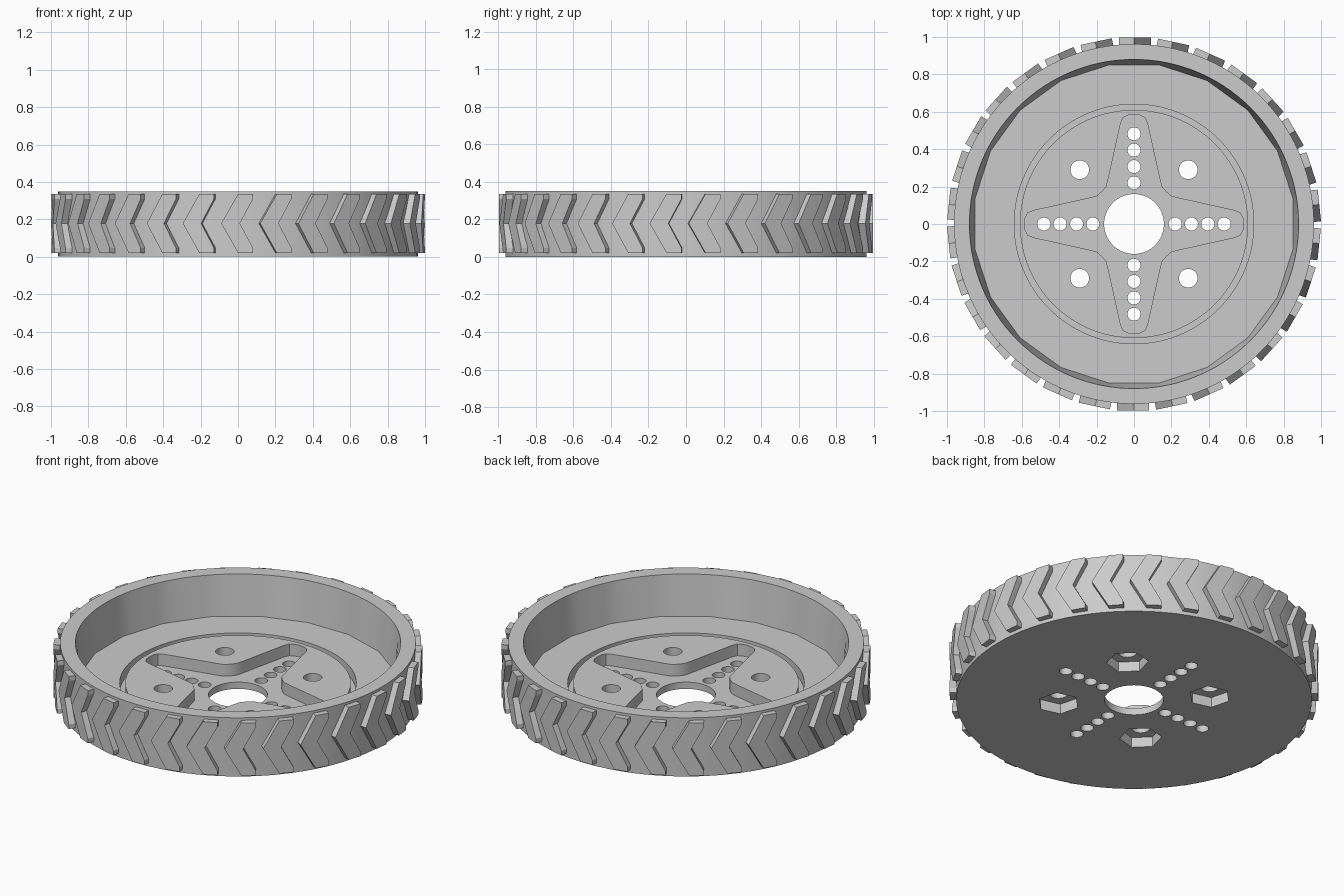
import bpy, bmesh, math
from math import sin, cos, pi, radians

if "Cube" in bpy.data.objects:
    bpy.data.objects.remove(bpy.data.objects["Cube"])

grey = bpy.data.materials.new("light_grey")
grey.use_nodes = True
grey.diffuse_color = (0.6, 0.6, 0.6, 1)
grey.node_tree.nodes["Principled BSDF"].inputs["Base Color"].default_value = (0.6, 0.6, 0.6, 1)

SEGS = 120
HEIGHT = 0.35


def circle(r, n=SEGS, cx=0, cy=0, turn=0):
    return [(cx + r * cos(turn + 2 * pi * i / n), cy + r * sin(turn + 2 * pi * i / n))
            for i in range(n)]


def rotate(p, a):
    return (p[0] * cos(a) - p[1] * sin(a), p[0] * sin(a) + p[1] * cos(a))


def loft(bm, rings, closed=False):
    """Skin a stack of equal-length rings of 3D points; cap the ends unless closed."""
    rows = [[bm.verts.new(p) for p in ring] for ring in rings]
    n = len(rows[0])
    pairs = list(zip(rows, rows[1:])) + ([(rows[-1], rows[0])] if closed else [])
    for a, b in pairs:
        for i in range(n):
            j = (i + 1) % n
            bm.faces.new((a[i], a[j], b[j], b[i]))
    if not closed:
        bm.faces.new(rows[0])
        bm.faces.new(rows[-1])


def at(points, z):
    return [(x, y, z) for x, y in points]


def prism(bm, points, z0, z1):
    loft(bm, [at(points, z0), at(points, z1)])


def make_object(name, bm):
    bmesh.ops.recalc_face_normals(bm, faces=bm.faces)
    mesh = bpy.data.meshes.new(name)
    bm.to_mesh(mesh)
    bm.free()
    mesh.materials.append(grey)
    ob = bpy.data.objects.new(name, mesh)
    bpy.context.collection.objects.link(ob)
    return ob


def activate(ob):
    bpy.ops.object.select_all(action='DESELECT')
    ob.select_set(True)
    bpy.context.view_layer.objects.active = ob


def cut(target, bm):
    """Subtract the bmesh from the target and discard the cutter."""
    cutter = make_object("cutter", bm)
    cutter.hide_render = True
    mod = target.modifiers.new("cut", 'BOOLEAN')
    mod.operation = 'DIFFERENCE'
    mod.solver = 'EXACT'
    mod.object = cutter
    activate(target)
    bpy.ops.object.modifier_apply(modifier=mod.name)
    bpy.data.objects.remove(cutter)


# Wheel body: solid drum
bm = bmesh.new()
prism(bm, circle(0.962), 0, HEIGHT)
wheel = make_object("wheel_body", bm)

# Deep cavity: round at the rim, twenty-sided at the floor
FLOOR = 0.11
bm = bmesh.new()
floor_ring = []
for i in range(SEGS):
    a = 360 * i / SEGS
    off = (a + 9) % 18 - 9
    r = 0.85 / cos(radians(off))
    floor_ring.append((r * cos(radians(a)), r * sin(radians(a))))
loft(bm, [at(floor_ring, FLOOR), at(circle(0.88), HEIGHT), at(circle(0.88), HEIGHT + 0.1)])
cut(wheel, bm)

# Ring groove and cross-shaped recess in the hub
bm = bmesh.new()
loft(bm, [at(circle(0.61), 0.05), at(circle(0.64), 0.05),
          at(circle(0.64), 0.2), at(circle(0.61), 0.2)], closed=True)
half = [(0.148, 0.2), (0.138, 0.24), (0.071, 0.54), (0.058, 0.568), (0.03, 0.582)]
arm = [(0.172, 0.172)] + half + [(0, 0.585)] + [(-x, y) for x, y in reversed(half)]
cross = [rotate(p, k * pi / 2) for k in range(4) for p in arm]
prism(bm, cross, 0.04, 0.2)
cut(wheel, bm)

# Axle bore, peg holes and screw holes
bm = bmesh.new()
prism(bm, circle(0.16, 64), -0.1, 0.2)
for k in range(4):
    for d in (0.22, 0.307, 0.395, 0.482):
        cx, cy = rotate((d, 0), k * pi / 2)
        prism(bm, circle(0.035, 24, cx, cy), -0.1, 0.2)
    cx, cy = rotate((0.29, 0.29), k * pi / 2)
    prism(bm, circle(0.05, 32, cx, cy), -0.1, 0.2)
cut(wheel, bm)

# Hexagonal nut pockets underneath
bm = bmesh.new()
for k in range(4):
    cx, cy = rotate((0.29, 0.29), k * pi / 2)
    prism(bm, circle(0.114, 6, cx, cy, turn=(k + 0.5) * pi / 2 + pi / 2), -0.1, 0.06)
cut(wheel, bm)
activate(wheel)
bpy.ops.object.shade_smooth_by_angle(angle=radians(30))

# Chevron tread blocks around the rim: (tangent, height) outline
MID = 0.178
upper = [(0.08, 0.335), (0.08, 0.308)]
chevron = ([(0, 0.335), (-0.09, MID), (0, 2 * MID - 0.335)]
           + [(t, 2 * MID - z) for t, z in upper] + [(0.01, MID)] + upper[::-1])
bm = bmesh.new()
for k in range(30):
    a = -pi / 2 + k * 2 * pi / 30
    rings = []
    for r in (0.94, 0.996):
        rings.append([(*rotate((r, t), a), z) for t, z in chevron])
    loft(bm, rings)
make_object("tread_blocks", bm)
